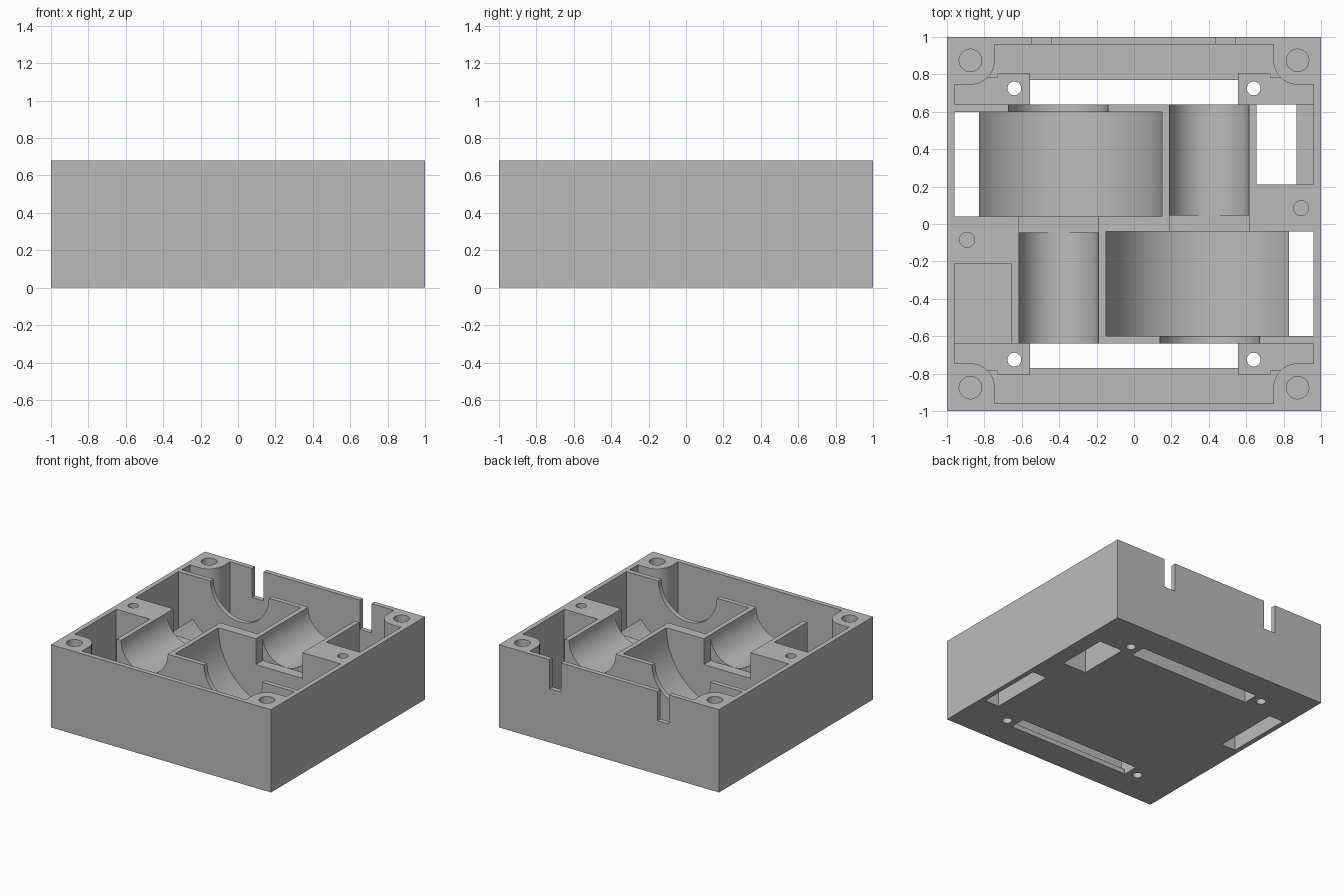
import bpy, bmesh
from math import cos, sin, pi, sqrt, acos
from mathutils import Matrix, Vector

if "Cube" in bpy.data.objects:
    bpy.data.objects.remove(bpy.data.objects["Cube"], do_unlink=True)

TOP, WALL, OVER = 0.68, 0.96, 0.9   # rim height, inner wall face, height above the rim
END = 0.64                          # where the end channels begin
HALF_TURN = Matrix.Rotation(pi, 4, "Z")

grey = bpy.data.materials.new("plain grey plastic")
grey.use_nodes = True
colour = (0.5, 0.5, 0.5, 1)
grey.diffuse_color = colour
grey.node_tree.nodes["Principled BSDF"].inputs["Base Color"].default_value = colour


def arc(cx, cy, r, a0, a1, n=40):
    return [(cx + r * cos(a0 + (a1 - a0) * i / n), cy + r * sin(a0 + (a1 - a0) * i / n))
            for i in range(n + 1)]


def prism(name, outline, lo, hi, along="z", turn=None):
    """Extrude an xy outline along z, or an xz outline along y."""
    bm = bmesh.new()
    place = (lambda p: (p[0], p[1], lo)) if along == "z" else (lambda p: (p[0], lo, p[1]))
    face = bm.faces.new([bm.verts.new(place(p)) for p in outline])
    step = Vector((0, 0, hi - lo)) if along == "z" else Vector((0, hi - lo, 0))
    grown = bmesh.ops.extrude_face_region(bm, geom=[face], use_keep_orig=True)
    bmesh.ops.translate(bm, vec=step, verts=[v for v in grown["geom"] if isinstance(v, bmesh.types.BMVert)])
    bmesh.ops.recalc_face_normals(bm, faces=bm.faces)
    if turn:
        bm.transform(turn)
    mesh = bpy.data.meshes.new(name)
    bm.to_mesh(mesh)
    bm.free()
    mesh.materials.append(grey)
    obj = bpy.data.objects.new(name, mesh)
    bpy.context.collection.objects.link(obj)
    return obj


def rect(x0, x1, y0, y1):
    return [(x0, y0), (x1, y0), (x1, y1), (x0, y1)]


def combine(tool, operation="DIFFERENCE"):
    tool.hide_render = True
    mod = housing.modifiers.new("shape", "BOOLEAN")
    mod.operation, mod.solver, mod.object = operation, "EXACT", tool
    bpy.context.view_layer.objects.active = housing
    bpy.ops.object.modifier_apply(modifier=mod.name)
    bpy.data.objects.remove(tool, do_unlink=True)


def cut(*args, **kw):
    combine(prism("cutter", *args, **kw))


def drill(x, y, r, lo):
    cut(arc(x, y, r, 0, 2 * pi, 32)[:-1], lo, OVER)


# Solid block that everything is cut from
housing = prism("housing", rect(-1, 1, -1, 1), 0, TOP)

# End channel outline, leaving rounded screw posts in the corners
right_side = [(WALL, END), (WALL, 0.745)] + arc(0.875, 0.875, 0.13, 1.5 * pi, pi, 16) + [(0.745, WALL)]
channel = right_side + [(-x, y) for x, y in reversed(right_side)]

# Wheel well: round cradle with a straight slot through the floor at the outer side
wheel_x, wheel_r, slot_x = -0.405, 0.555, -0.83
stop = -acos((slot_x - wheel_x) / wheel_r)
well = ([(0.15, OVER)] + arc(wheel_x, TOP, wheel_r, 0, stop, 56)
        + [(slot_x, -0.1), (-WALL, -0.1), (-WALL, OVER)])


def cradle(cx, r):
    return [(cx + r, OVER)] + arc(cx, TOP, r, 0, -pi) + [(cx - r, OVER)]


# The layout repeats after half a turn about the middle
for turn in (None, HALF_TURN):
    cut(channel, 0.04, OVER, turn=turn)
    cut(well, 0.04, 0.6, along="y", turn=turn)
    cut(cradle(wheel_x, 0.265), 0.55, 0.7, along="y", turn=turn)       # hub opening
    cut(cradle(0.4025, 0.2125), 0.045, 0.7, along="y", turn=turn)      # motor cradle
    cut(rect(0.19, 0.615, -0.06, 0.045), TOP - 0.2125, OVER, turn=turn)  # shaft passage
    cut(rect(0.655, WALL, 0.21, 0.7), 0.04, OVER, turn=turn)           # side pocket

# Raised pads around the mounting holes
for sx in (-1, 1):
    for sy in (-1, 1):
        for x0, x1, y1 in ((0.555, 0.73, 0.805), (0.72, 0.97, 0.785)):
            xs, ys = sorted((sx * x0, sx * x1)), sorted((sy * END, sy * y1))
            combine(prism("pad", rect(*xs, *ys), 0.02, 0.12), "UNION")

# Floor openings: two long slots and one pocket window
for turn in (None, HALF_TURN):
    cut(rect(-0.555, 0.555, END, 0.77), -0.1, 0.3, turn=turn)
cut(rect(0.655, 0.87, 0.21, END), -0.1, 0.3)

# Mounting holes through the pads, blind holes in the posts and blocks
for sx in (-1, 1):
    for sy in (-1, 1):
        drill(sx * 0.64, sy * 0.725, 0.037, -0.1)
        drill(sx * 0.875, sy * 0.875, 0.06, 0.3)
    drill(sx * 0.893, sx * 0.085, 0.04, 0.4)

# Cable notches in the back wall
for x0, x1 in ((-0.545, -0.44), (0.435, 0.54)):
    cut(rect(x0, x1, 0.93, 1.1), 0.44, OVER)

bpy.ops.object.select_all(action="DESELECT")
housing.select_set(True)
bpy.context.view_layer.objects.active = housing
bpy.ops.object.shade_smooth_by_angle(angle=pi / 7)
